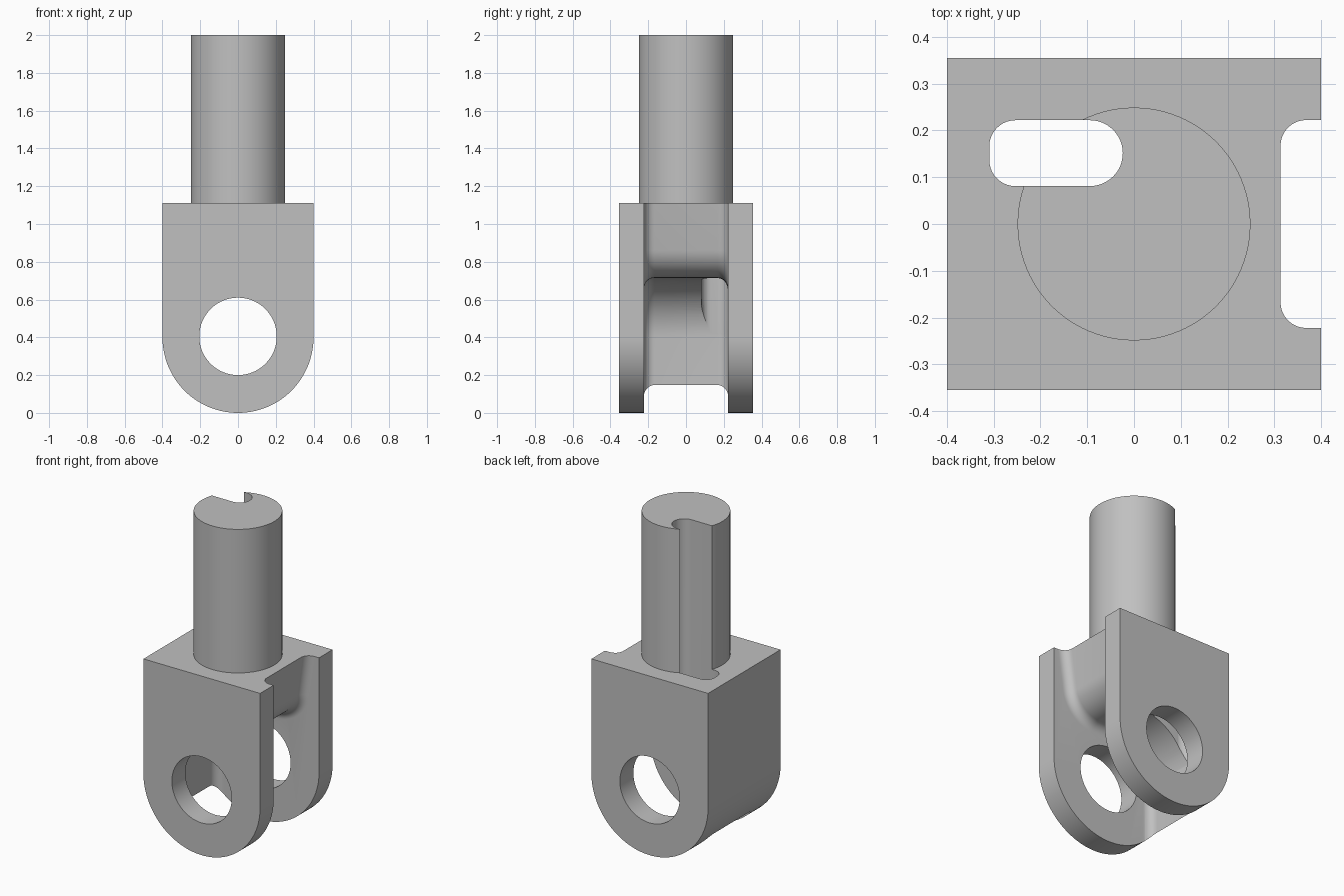
import bpy, bmesh, math

if "Cube" in bpy.data.objects:
    bpy.data.objects.remove(bpy.data.objects["Cube"])


def loft(name, rings):
    """Solid skinned through closed rings of equal point count, capped at both ends."""
    bm = bmesh.new()
    loops = [[bm.verts.new(p) for p in ring] for ring in rings]
    n = len(loops[0])
    for a, b in zip(loops, loops[1:]):
        for i in range(n):
            j = (i + 1) % n
            bm.faces.new((a[i], a[j], b[j], b[i]))
    bm.faces.new(loops[0])
    bm.faces.new(loops[-1])
    bmesh.ops.recalc_face_normals(bm, faces=bm.faces)
    mesh = bpy.data.meshes.new(name)
    bm.to_mesh(mesh)
    bm.free()
    obj = bpy.data.objects.new(name, mesh)
    bpy.context.collection.objects.link(obj)
    return obj


def arc(cx, cy, r, a0, a1, n):
    """Points on an arc, angles in degrees."""
    steps = [math.radians(a0 + (a1 - a0) * i / n) for i in range(n + 1)]
    return [(cx + r * math.cos(a), cy + r * math.sin(a)) for a in steps]


def along_y(name, pts, y0, y1):
    return loft(name, [[(x, y, z) for x, z in pts] for y in (y0, y1)])


def along_z(name, pts, z0, z1):
    return loft(name, [[(x, y, z) for x, y in pts] for z in (z0, z1)])


def boolean(obj, tool, operation):
    mod = obj.modifiers.new("boolean", 'BOOLEAN')
    mod.operation = operation
    mod.solver = 'EXACT'
    mod.object = tool
    bpy.context.view_layer.objects.active = obj
    bpy.ops.object.modifier_apply(modifier=mod.name)
    bpy.data.objects.remove(tool, do_unlink=True)


PIN_Z = 0.405      # pin hole height
TOP = 1.11         # top of the fork block
HALF_GAP = 0.2225  # half the width between the fork arms
FILLET = 0.055

# fork block with rounded bottom
fork = along_y("fork_with_shaft",
               [(0.4, TOP), (-0.4, TOP)] + arc(0, 0.4, 0.4, 180, 360, 56),
               -0.355, 0.355)

# round shaft
shaft = along_z("shaft", arc(0, 0, 0.249, 0, 360, 96)[:-1], 1.0, 2.0)
boolean(fork, shaft, 'UNION')


# cavity between the arms: its profile can be inset for the rounded inner corners
def cavity_profile(d):
    tilt = math.radians(8)
    lip_x, lip_r = 0.11, 0.17
    lip = arc(lip_x, PIN_Z + 0.31 + lip_r, lip_r + d, -8, -90, 16)
    x, z = lip[0]
    start = (x + math.tan(tilt) * (1.4 - z), 1.4)
    back = arc(0, PIN_Z, 0.31 - d, 90, 180, 28)
    return [start] + lip + back + [(-0.31 + d, -0.3), (1.0, -0.3), (1.0, 1.4)]


rings = []
for side in (-1, 1):
    half = []
    for i in range(9):
        a = math.radians(90 * i / 8)
        d = FILLET * (1 - math.sin(a))
        y = side * (HALF_GAP - FILLET * (1 - math.cos(a)))
        half.append([(x, y, z) for x, z in cavity_profile(d)])
    rings += half if side < 0 else half[::-1]
cavity = loft("cavity_cutter", rings)
boolean(fork, cavity, 'DIFFERENCE')

# pin hole through both arms
pin = along_y("pin_cutter", arc(0, PIN_Z, 0.205, 0, 360, 80)[:-1], -0.6, 0.6)
boolean(fork, pin, 'DIFFERENCE')

# vertical slot through the block and the side of the shaft
y0, y1, x0, r = 0.081, 0.222, -0.3095, 0.056
mid, rad = (y0 + y1) / 2, (y1 - y0) / 2
slot_pts = (arc(-0.024 - rad, mid, rad, -90, 90, 24)
            + arc(x0 + r, y1 - r, r, 90, 180, 10)
            + arc(x0 + r, y0 + r, r, 180, 270, 10))
slot = along_z("slot_cutter", slot_pts, 0.42, 2.3)
boolean(fork, slot, 'DIFFERENCE')

# plain grey finish
grey = bpy.data.materials.new("grey_metal")
grey.diffuse_color = (0.53, 0.53, 0.53, 1)
grey.use_nodes = True
grey.node_tree.nodes["Principled BSDF"].inputs["Base Color"].default_value = grey.diffuse_color
fork.data.materials.clear()
fork.data.materials.append(grey)
for p in fork.data.polygons:
    p.material_index = 0

bpy.ops.object.select_all(action='DESELECT')
fork.select_set(True)
bpy.context.view_layer.objects.active = fork
bpy.ops.object.shade_smooth_by_angle(angle=math.radians(25))
